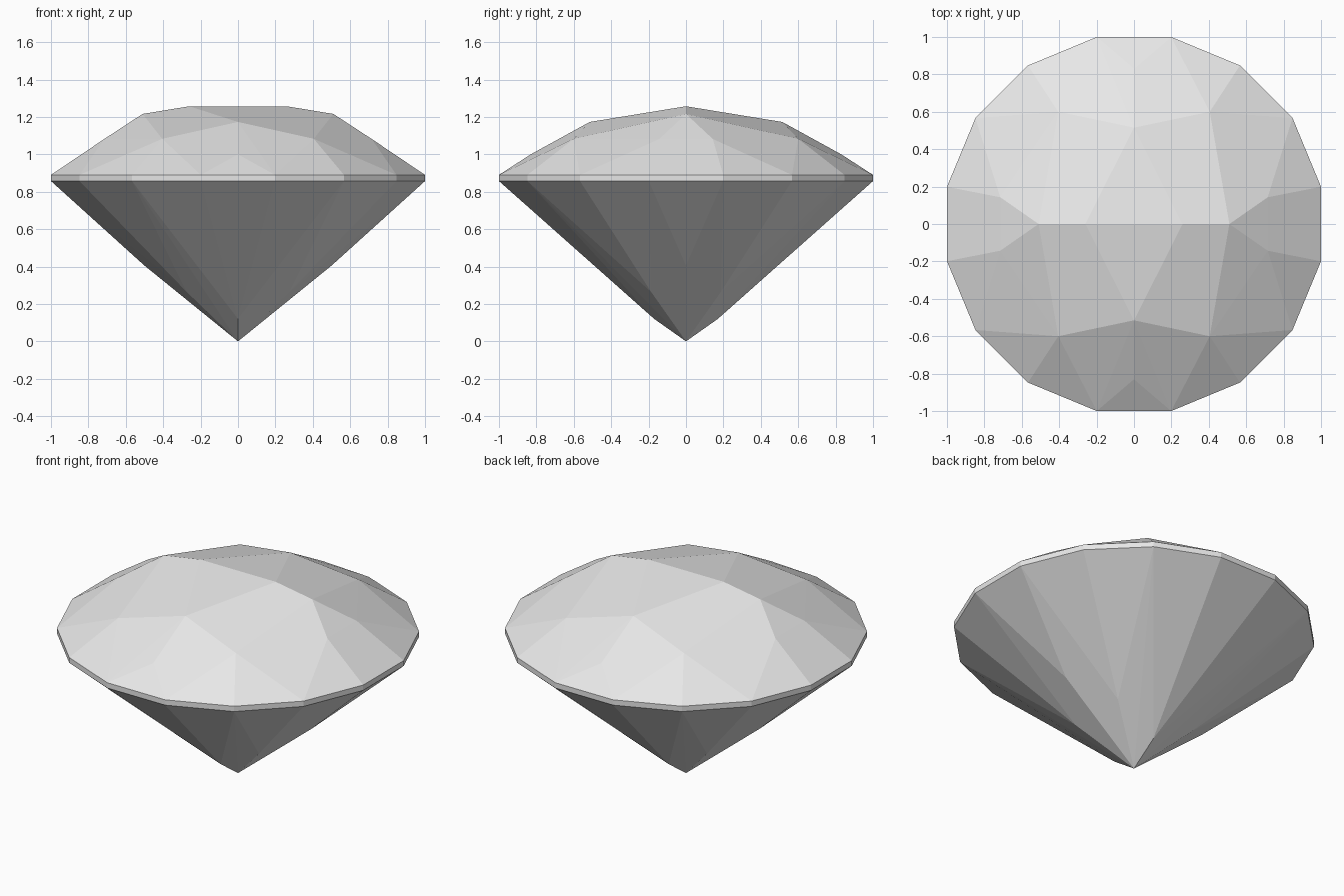
import bpy, bmesh
from math import cos, sin, pi

cube = bpy.data.objects.get("Cube")
if cube:
    bpy.data.objects.remove(cube)

# One pale stone colour
STONE = (0.8, 0.8, 0.8, 1)
stone = bpy.data.materials.new("pale_stone")
stone.use_nodes = True
stone.diffuse_color = STONE
stone.node_tree.nodes["Principled BSDF"].inputs["Base Color"].default_value = STONE

SIDES = 16
RADIUS = 1 / cos(pi / SIDES)
GIRDLE = (0.857, 0.89)

# Facet corners of one quarter
crown = [(0.26, 0, 1.257), (0.51, 0, 1.216), (0, 0.515, 1.173),
         (0.405, 0.6, 1.083), (0.715, 0.143, 1.082), (0, 0.83, 1.0)]
pavilion = [(0, 0, 0), (0.5, 0, 0.405), (0, 0.17, 0.12), (0.275, 0.187, 0.265)]

# Mirror the quarter into all four
points = {(x * sx, y * sy, z) for x, y, z in crown + pavilion
          for sx in (1, -1) for sy in (1, -1)}

# Sixteen-sided girdle band
for i in range(SIDES):
    a = 2 * pi * (i + 0.5) / SIDES
    points.update((RADIUS * cos(a), RADIUS * sin(a), z) for z in GIRDLE)

# The cut stone is the convex skin around all corners
bm = bmesh.new()
for p in sorted(points):
    bm.verts.new(p)
bmesh.ops.convex_hull(bm, input=bm.verts[:])
loose = [v for v in bm.verts if not v.link_faces]
bmesh.ops.delete(bm, geom=loose, context='VERTS')
bmesh.ops.dissolve_limit(bm, angle_limit=0.01, verts=bm.verts[:], edges=bm.edges[:])
bmesh.ops.recalc_face_normals(bm, faces=bm.faces[:])

mesh = bpy.data.meshes.new("cut_gemstone")
bm.to_mesh(mesh)
bm.free()
mesh.materials.append(stone)
gem = bpy.data.objects.new("cut_gemstone", mesh)
bpy.context.collection.objects.link(gem)
